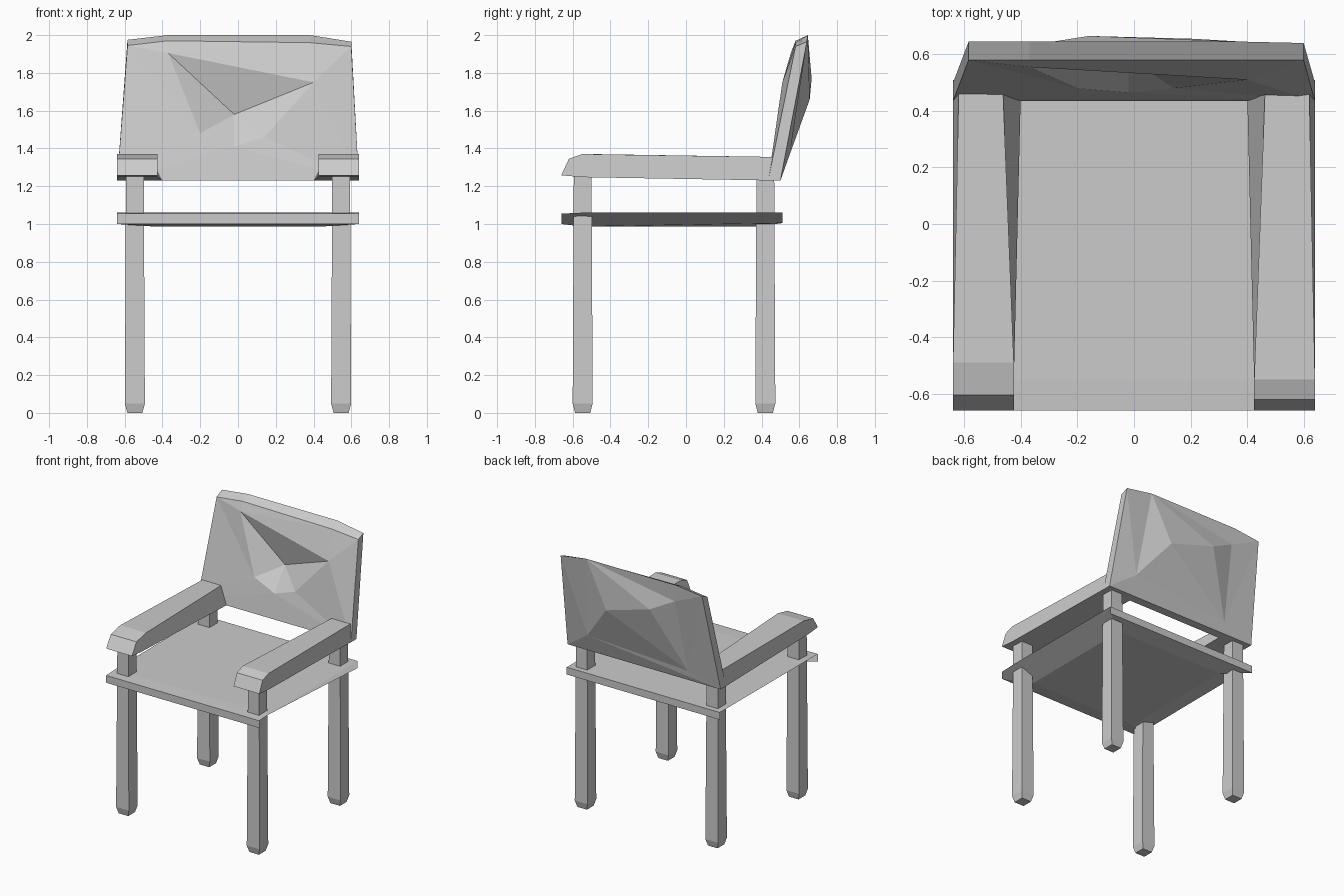
import bpy
import bmesh

cube = bpy.data.objects.get("Cube")
if cube:
    bpy.data.objects.remove(cube, do_unlink=True)

grey = bpy.data.materials.new("light_grey")
grey.use_nodes = True
grey.diffuse_color = (0.6, 0.6, 0.6, 1)
grey.node_tree.nodes["Principled BSDF"].inputs["Base Color"].default_value = (0.6, 0.6, 0.6, 1)


def build(name, points, faces):
    """Flat-shaded mesh object from points and index tuples."""
    bm = bmesh.new()
    verts = [bm.verts.new(p) for p in points]
    for face in faces:
        bm.faces.new([verts[i] for i in face])
    bmesh.ops.recalc_face_normals(bm, faces=bm.faces)
    mesh = bpy.data.meshes.new(name)
    bm.to_mesh(mesh)
    bm.free()
    mesh.materials.append(grey)
    obj = bpy.data.objects.new(name, mesh)
    bpy.context.collection.objects.link(obj)
    return obj


def bridge(a, b, n):
    """Quads joining two rings of n points that start at a and b."""
    return [(a + i, a + (i + 1) % n, b + (i + 1) % n, b + i) for i in range(n)]


def loft(name, rings):
    n = len(rings[0])
    last = (len(rings) - 1) * n
    faces = [tuple(range(n)), tuple(range(last, last + n))]
    for r in range(len(rings) - 1):
        faces += bridge(r * n, (r + 1) * n, n)
    return build(name, [p for ring in rings for p in ring], faces)


def side_profile(name, profile):
    """Each profile point is (y, z, first x, second x)."""
    loft(name, [[(p[k], p[0], p[1]) for p in profile] for k in (2, 3)])


# Legs: square posts with chamfered feet
def leg(name, cx, cy):
    loft(name, [[(cx + sx * h, cy + sy * h, z)
                 for sx, sy in ((-1, -1), (1, -1), (1, 1), (-1, 1))]
                for z, h in ((0, 0.04), (0.05, 0.053), (1.26, 0.047))])


for side, s in (("left", 1), ("right", -1)):
    leg("front_leg_" + side, s * 0.546, -0.547)
    leg("back_leg_" + side, s * 0.546, 0.42)

# Seat: thin slab with a shallow tapered underside
seat = [(-0.66, 1.0, 0.64), (-0.66, 1.055, 0.64), (-0.55, 1.06, 0.64), (0.51, 1.06, 0.64),
        (0.51, 1.005, 0.64), (0.38, 0.987, 0.45), (-0.55, 0.987, 0.45)]
side_profile("seat", [(y, z, w, -w) for y, z, w in seat])

# Armrests: sloped noses, slightly different on each side
for side, s, nose_y, top_y in (("left", 1, -0.62, -0.55), ("right", -1, -0.605, -0.49)):
    arm = [(-0.66, 1.258, 0.64, 0.425), (nose_y, 1.345, 0.64, 0.425),
           (top_y, 1.37, 0.64, 0.425), (0.46, 1.355, 0.62, 0.463),
           (0.48, 1.23, 0.64, 0.4), (-0.55, 1.248, 0.64, 0.425)]
    side_profile("armrest_" + side, [(y, z, s * a, s * b) for y, z, a, b in arm])

# Backrest: leaning faceted panel, dented in front and bulging behind
front_rim = [(-0.64, 0.435, 1.23), (0.64, 0.435, 1.23), (0.6, 0.58, 1.94),
             (0.38, 0.58, 1.96), (-0.37, 0.58, 1.97), (-0.585, 0.58, 1.945)]
back_rim = [(-0.64, 0.5, 1.23), (0.64, 0.5, 1.23), (0.6, 0.64, 1.965),
            (0.38, 0.645, 2.0), (-0.37, 0.645, 2.0), (-0.585, 0.645, 1.975)]
dent = [(-0.37, 0.555, 1.905), (0.4, 0.51, 1.75), (-0.02, 0.59, 1.58),
        (-0.02, 0.465, 1.41), (0.14, 0.48, 1.46), (-0.2, 0.48, 1.48)]
bulge = [(0.21, 0.655, 1.66), (-0.16, 0.665, 1.77), (0.44, 0.55, 1.37),
         (-0.38, 0.52, 1.31), (-0.35, 0.635, 1.87)]
F0, F1, F2, F3, F4, F5 = range(6)
B0, B1, B2, B3, B4, B5 = range(6, 12)
A, B, C, D, E, F = range(12, 18)
G, H, I, J, K = range(18, 23)
front_faces = [(F5, F0, F), (F5, F, A), (F0, D, F), (F0, F1, D), (F1, E, D), (F1, B, E),
               (F1, F2, B), (F2, F3, B), (F3, A, B), (F3, F4, A), (F4, F5, A),
               (A, F, C), (F, D, C), (D, E, C), (E, B, C), (A, C, B)]
back_faces = [(B3, B4, K), (B3, K, H), (B3, H, G), (B3, G, I), (B3, I, B2), (B2, I, B1),
              (B0, B1, I), (B0, I, J), (I, G, J), (G, H, J), (H, K, J),
              (K, B5, J), (B5, B0, J), (B4, B5, K)]
build("backrest", front_rim + back_rim + dent + bulge,
      bridge(0, 6, 6) + front_faces + back_faces)
